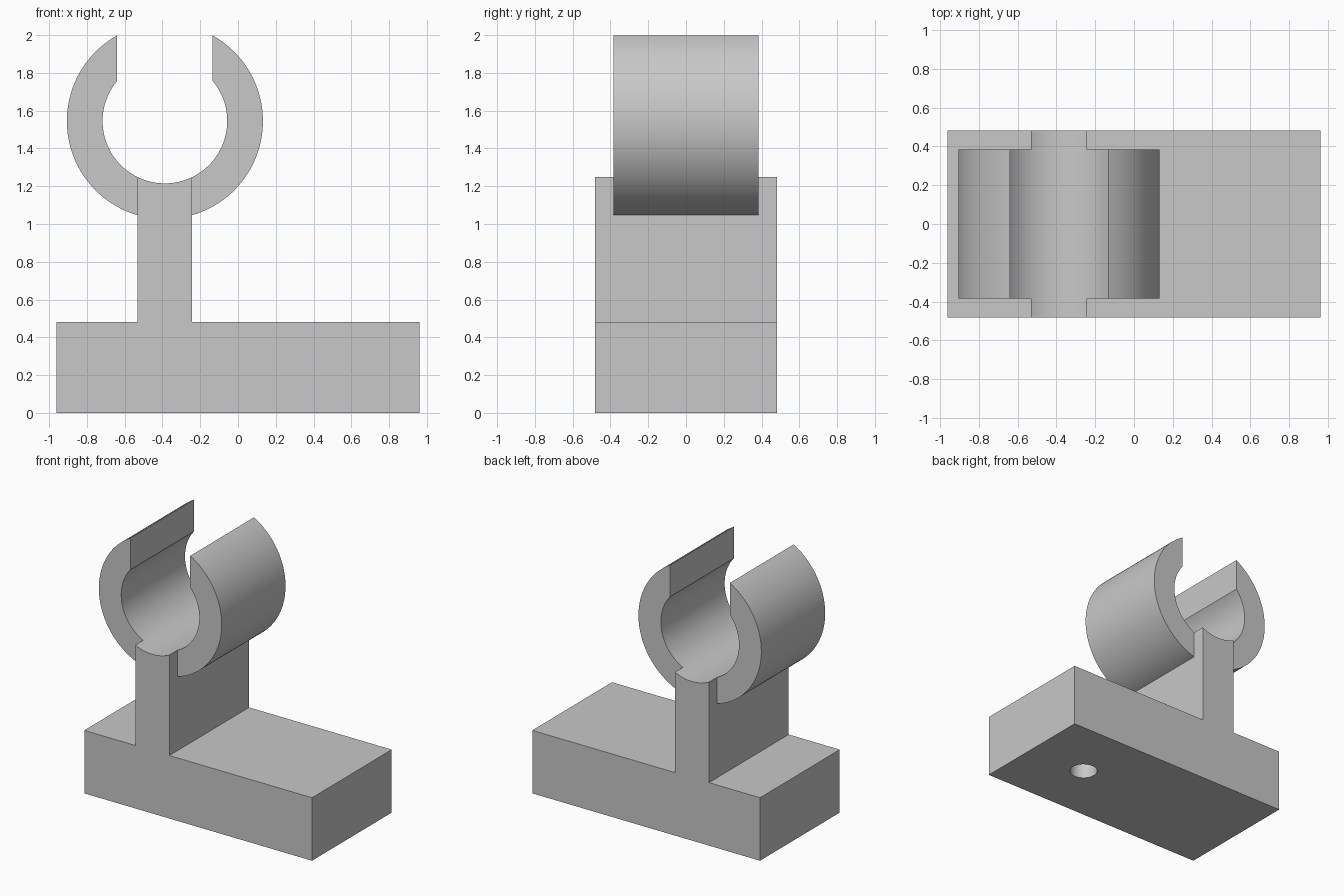
import bpy
import bmesh
from math import asin, acos, sin, cos, pi

cube = bpy.data.objects.get("Cube")
if cube:
    bpy.data.objects.remove(cube, do_unlink=True)

# Shared dimensions
CX, CZ = -0.387, 1.545          # clip axis
R_OUT, R_IN = 0.519, 0.33       # clip radii
POST = 0.144                    # half width of the post
GAP = 0.253                     # half width of the clip opening
HALF_L, HALF_W, BASE_H = 0.962, 0.481, 0.481
CLIP_W = 0.385                  # half length of the clip

grey = bpy.data.materials.new("light grey")
grey.use_nodes = True
colour = (0.58, 0.58, 0.58, 1)
grey.diffuse_color = colour
grey.node_tree.nodes["Principled BSDF"].inputs["Base Color"].default_value = colour


def arc(radius, start, end, steps):
    """Points on the clip circle, angles measured from straight down."""
    angles = [start + (end - start) * i / steps for i in range(steps + 1)]
    return [(CX + radius * sin(a), CZ - radius * cos(a)) for a in angles]


def extrude_profile(name, points, half_width):
    """Solid made from an x-z outline, centred on y = 0."""
    bm = bmesh.new()
    face = bm.faces.new([bm.verts.new((x, -half_width, z)) for x, z in points])
    grown = bmesh.ops.extrude_face_region(bm, geom=[face])["geom"]
    verts = [g for g in grown if isinstance(g, bmesh.types.BMVert)]
    bmesh.ops.translate(bm, verts=verts, vec=(0, 2 * half_width, 0))
    bmesh.ops.recalc_face_normals(bm, faces=bm.faces)
    mesh = bpy.data.meshes.new(name)
    bm.to_mesh(mesh)
    bm.free()
    mesh.materials.append(grey)
    obj = bpy.data.objects.new(name, mesh)
    bpy.context.collection.objects.link(obj)
    return obj


def smooth(obj):
    bpy.ops.object.select_all(action="DESELECT")
    obj.select_set(True)
    bpy.context.view_layer.objects.active = obj
    bpy.ops.object.shade_smooth_by_angle()


# Base block and post in one outline, with the post top hollowed to the clip bore
half = asin(POST / R_IN)
outline = [(-HALF_L, 0), (HALF_L, 0), (HALF_L, BASE_H), (CX + POST, BASE_H)]
outline += arc(R_IN, half, -half, 16)
outline += [(CX - POST, BASE_H), (-HALF_L, BASE_H)]
body = extrude_profile("base_and_post", outline, HALF_W)

# Blind mounting hole in the underside
HOLE_DEPTH = 0.3
bpy.ops.mesh.primitive_cylinder_add(vertices=48, radius=0.098, depth=2 * HOLE_DEPTH,
                                    location=(0.475, 0, 0))
cutter = bpy.context.object
cutter.name = "hole_cutter"
cutter.data.materials.append(grey)
cutter.hide_render = True
cut = body.modifiers.new("mounting_hole", "BOOLEAN")
cut.operation = "DIFFERENCE"
cut.solver = "EXACT"
cut.object = cutter
bpy.context.view_layer.objects.active = body
bpy.ops.object.modifier_apply(modifier=cut.name)
bpy.data.objects.remove(cutter, do_unlink=True)
smooth(body)

# Curved clip arms, from the post up to the flat sides of the opening
for name, side in (("left_clip_arm", 1), ("right_clip_arm", -1)):
    outer = arc(R_OUT, side * asin(POST / R_OUT), side * (pi - asin(GAP / R_OUT)), 48)
    inner = arc(R_IN, side * (pi - asin(GAP / R_IN)), side * half, 48)
    smooth(extrude_profile(name, outer + inner, CLIP_W))
